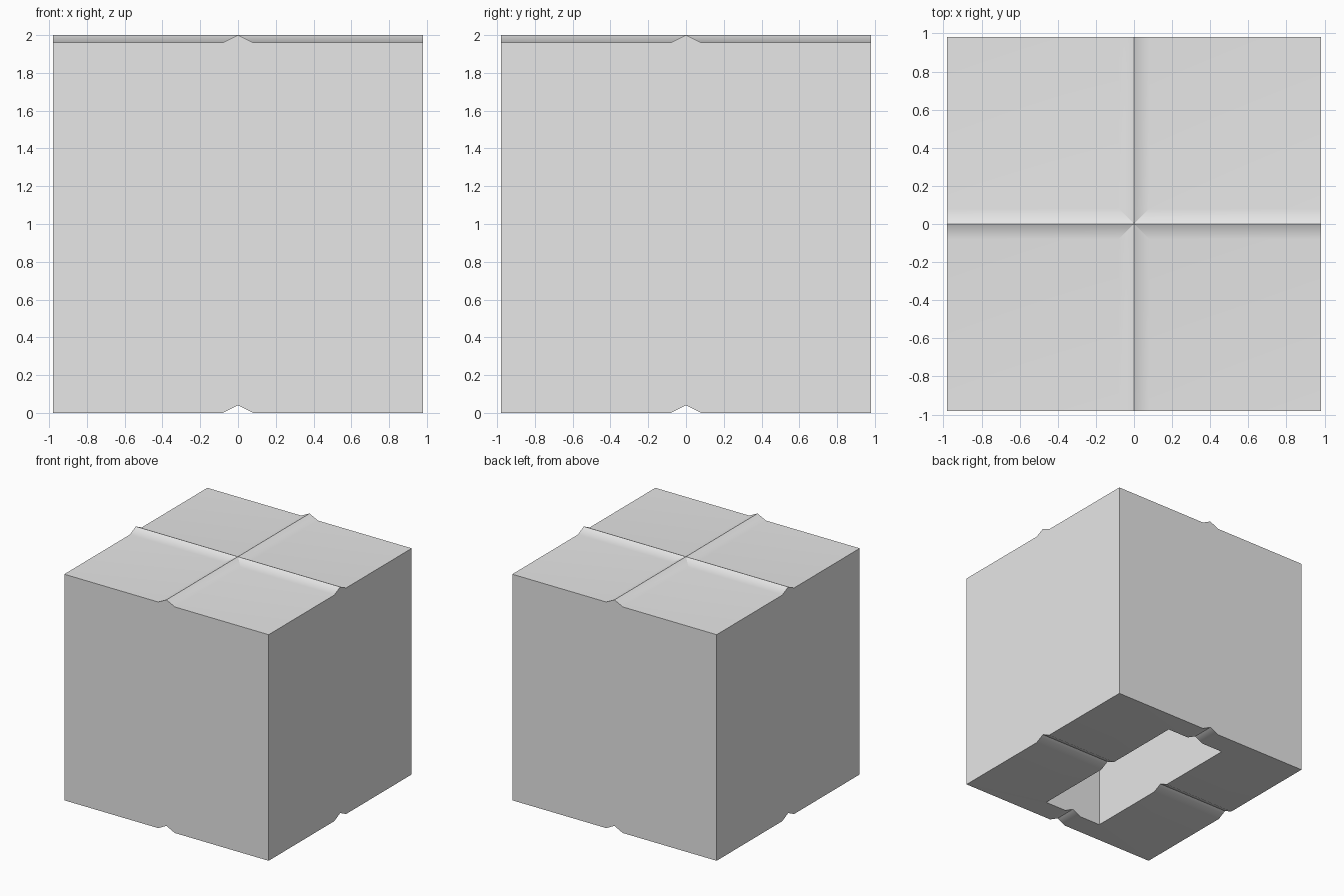
import bpy
import bmesh
import math

HALF = 0.98            # half width of the block
RIDGE_W = 0.08         # half width of a ridge
RIDGE_H = 0.04         # height of a ridge
TOP = 2.0 - RIDGE_H

cube = bpy.data.objects.get("Cube")
if cube:
    bpy.data.objects.remove(cube, do_unlink=True)

grey = bpy.data.materials.new("light_grey")
grey.use_nodes = True
colour = (0.8, 0.8, 0.8, 1.0)
grey.diffuse_color = colour
grey.node_tree.nodes["Principled BSDF"].inputs["Base Color"].default_value = colour

STEPS = (-HALF, -RIDGE_W, 0.0, RIDGE_W, HALF)


def ridge(x, y):
    """Height of two crossing ridges above the flat."""
    return RIDGE_H * max(0.0, 1 - min(abs(x), abs(y)) / RIDGE_W)


def layer(bm, base, flip):
    """Add a ridged square sheet, split diagonally at the crossing."""
    grid = [[bm.verts.new((x, y, base + ridge(x, y))) for y in STEPS] for x in STEPS]
    n = len(STEPS) - 1
    for i in range(n):
        for j in range(n):
            a, b, c, d = grid[i][j], grid[i + 1][j], grid[i + 1][j + 1], grid[i][j + 1]
            if i in (1, 2) and j in (1, 2):
                loops = [(a, b, c), (a, c, d)] if i == j else [(a, b, d), (b, c, d)]
            else:
                loops = [(a, b, c, d)]
            for loop in loops:
                bm.faces.new(loop[::-1] if flip else loop)
    return grid


# Block: ridges on top, matching grooves underneath
bm = bmesh.new()
low = layer(bm, 0.0, True)
high = layer(bm, TOP, False)
for pick in (lambda g: [col[0] for col in g], lambda g: g[-1],
             lambda g: [col[-1] for col in g][::-1], lambda g: g[0][::-1]):
    bm.faces.new(pick(low) + pick(high)[::-1])
bmesh.ops.recalc_face_normals(bm, faces=bm.faces)
mesh = bpy.data.meshes.new("stacking_block")
bm.to_mesh(mesh)
bm.free()
mesh.materials.append(grey)
block = bpy.data.objects.new("stacking_block", mesh)
bpy.context.collection.objects.link(block)

# Rectangular pocket cut up from the underside
DEPTH = 1.57
bpy.ops.mesh.primitive_cube_add(size=1, location=(0, 0, DEPTH / 2 - 0.1))
cutter = bpy.context.object
cutter.name = "pocket_cutter"
cutter.scale = (0.57, 1.57, DEPTH + 0.2)
cutter.hide_render = True
cutter.data.materials.append(grey)

bpy.ops.object.select_all(action="DESELECT")
block.select_set(True)
bpy.context.view_layer.objects.active = block
cut = block.modifiers.new("pocket", "BOOLEAN")
cut.operation = "DIFFERENCE"
cut.solver = "EXACT"
cut.object = cutter
bpy.ops.object.modifier_apply(modifier=cut.name)
bpy.data.objects.remove(cutter, do_unlink=True)

# Soft ridge feet, sharp crests and corners
bpy.ops.object.shade_smooth_by_angle(angle=math.radians(30))
soft = block.modifiers.new("soft_feet", "WEIGHTED_NORMAL")
soft.keep_sharp = True
